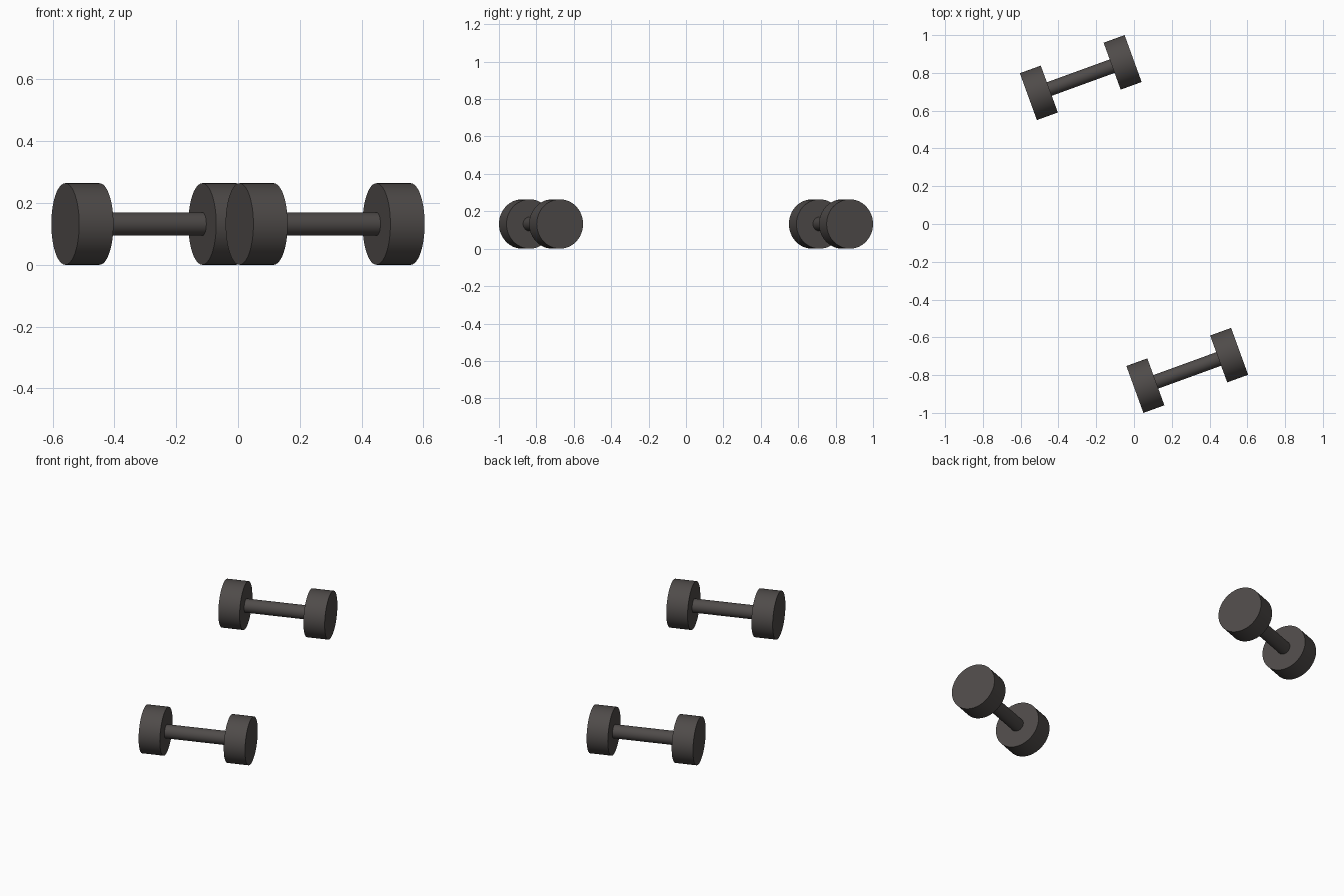
import bpy
from math import radians, cos, sin, pi

if "Cube" in bpy.data.objects:
    bpy.data.objects.remove(bpy.data.objects["Cube"], do_unlink=True)

# Single dark iron colour
iron = bpy.data.materials.new("dark iron")
iron.use_nodes = True
iron.diffuse_color = (0.078, 0.07, 0.067, 1)
bsdf = iron.node_tree.nodes["Principled BSDF"]
bsdf.inputs["Base Color"].default_value = iron.diffuse_color
bsdf.inputs["Roughness"].default_value = 0.7

YAW = radians(20)
HEAD_RADIUS, HEAD_WIDTH = 0.132, 0.118
BAR_RADIUS = 0.038
HEAD_OFFSET = 0.236


def cylinder(name, radius, length, centre, along):
    """Cylinder lying along the dumbbell axis, shifted along it."""
    x, y = centre
    bpy.ops.mesh.primitive_cylinder_add(
        vertices=48, radius=radius, depth=length,
        location=(x + along * cos(YAW), y + along * sin(YAW), HEAD_RADIUS),
        rotation=(0, pi / 2, YAW))
    part = bpy.context.object
    part.name = name
    part.data.materials.append(iron)
    bpy.ops.object.shade_smooth_by_angle(angle=radians(30))
    return part


def dumbbell(name, centre):
    # Grip bar ends just inside the heads
    cylinder(name + "_bar", BAR_RADIUS, 2 * HEAD_OFFSET - HEAD_WIDTH + 0.02, centre, 0)
    # Round end weights
    for side, sign in (("left", 1), ("right", -1)):
        cylinder(f"{name}_{side}_head", HEAD_RADIUS, HEAD_WIDTH, centre, sign * HEAD_OFFSET)


# A matching pair, one in front and one behind
dumbbell("front_dumbbell", (0.282, -0.775))
dumbbell("back_dumbbell", (-0.282, 0.775))
